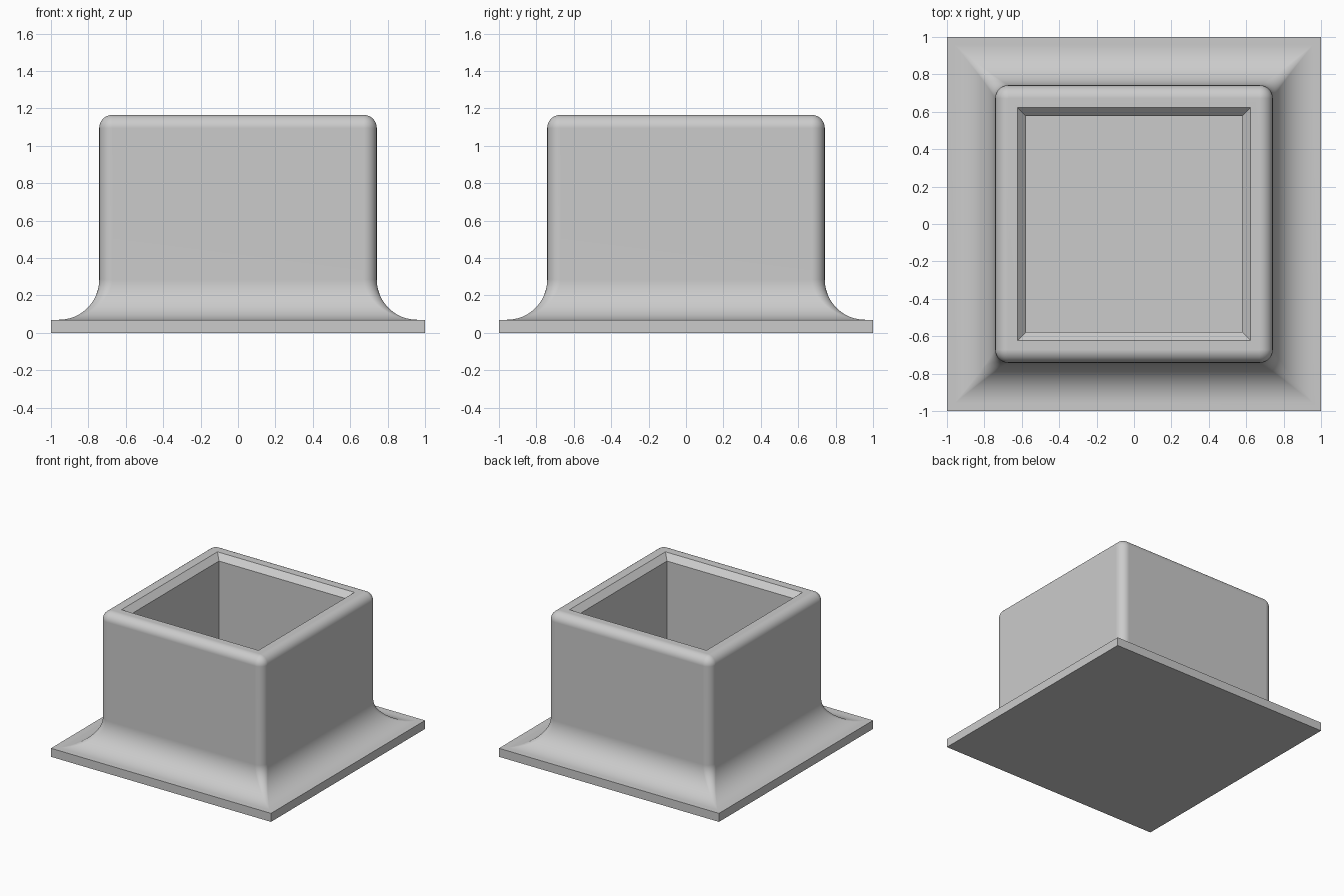
import bpy
import bmesh
from math import sin, cos, pi, sqrt

cube = bpy.data.objects.get("Cube")
if cube:
    bpy.data.objects.remove(cube)

HALF = 1.0          # flange half width
PLATE = 0.07        # flange thickness
WALL = 0.742        # outer wall half width
TOP = 1.165         # rim height
FILLET = 0.215      # concave sweep between flange and wall
ROUND = 0.07        # rounding of the wall corners and rim
HOLE = 0.577        # cavity half width
CHAMFER = 0.046     # chamfer around the cavity mouth
STEPS = 12          # segments per quarter curve

# Profile from the underside, up the outside and down into the cavity:
# (half width, height, corner radius)
profile = [(HALF, 0, 0), (HALF, PLATE, 0)]
for i in range(STEPS + 1):
    a = pi / 2 * i / STEPS
    c = cos(a)
    # corner rounding fades out as the sweep flattens into the flange
    corner = ROUND * sqrt((1 - c * c) / (1 + c * c))
    profile.append((WALL + FILLET * (1 - sin(a)), PLATE + FILLET * (1 - c), corner))
for i in range(STEPS + 1):
    a = pi / 2 * i / STEPS
    profile.append((WALL - ROUND * (1 - cos(a)), TOP - ROUND * (1 - sin(a)), ROUND * cos(a)))
profile += [(HOLE + CHAMFER, TOP, 0), (HOLE, TOP - CHAMFER, 0), (HOLE, PLATE, 0)]


def rounded_square(bm, half, z, radius):
    """Ring of vertices around a square with rounded corners."""
    ring = []
    for q in range(4):
        sx = 1 if q in (0, 3) else -1
        sy = 1 if q < 2 else -1
        for i in range(STEPS + 1):
            a = pi / 2 * (q + i / STEPS)
            ring.append(bm.verts.new((sx * (half - radius) + radius * cos(a),
                                      sy * (half - radius) + radius * sin(a), z)))
    return ring


# Skin the rings into one closed body
bm = bmesh.new()
rings = [rounded_square(bm, *p) for p in profile]
count = len(rings[0])
for low, high in zip(rings, rings[1:]):
    for i in range(count):
        j = (i + 1) % count
        bm.faces.new((low[i], low[j], high[j], high[i]))
bm.faces.new(rings[0][::-1])
bm.faces.new(rings[-1])
bmesh.ops.remove_doubles(bm, verts=bm.verts, dist=0.0005)
bmesh.ops.recalc_face_normals(bm, faces=bm.faces)

mesh = bpy.data.meshes.new("flanged_square_socket")
bm.to_mesh(mesh)
bm.free()
socket = bpy.data.objects.new("flanged_square_socket", mesh)
bpy.context.collection.objects.link(socket)

# Plain grey finish
grey = bpy.data.materials.new("plain_grey")
grey.use_nodes = True
color = (0.6, 0.6, 0.6, 1)
grey.diffuse_color = color
grey.node_tree.nodes["Principled BSDF"].inputs["Base Color"].default_value = color
mesh.materials.append(grey)

# Smooth curves with crisp plate and cavity edges
bpy.context.view_layer.objects.active = socket
socket.select_set(True)
bpy.ops.object.shade_smooth_by_angle(angle=pi / 6)
weighted = socket.modifiers.new("even_shading", 'WEIGHTED_NORMAL')
weighted.keep_sharp = True
